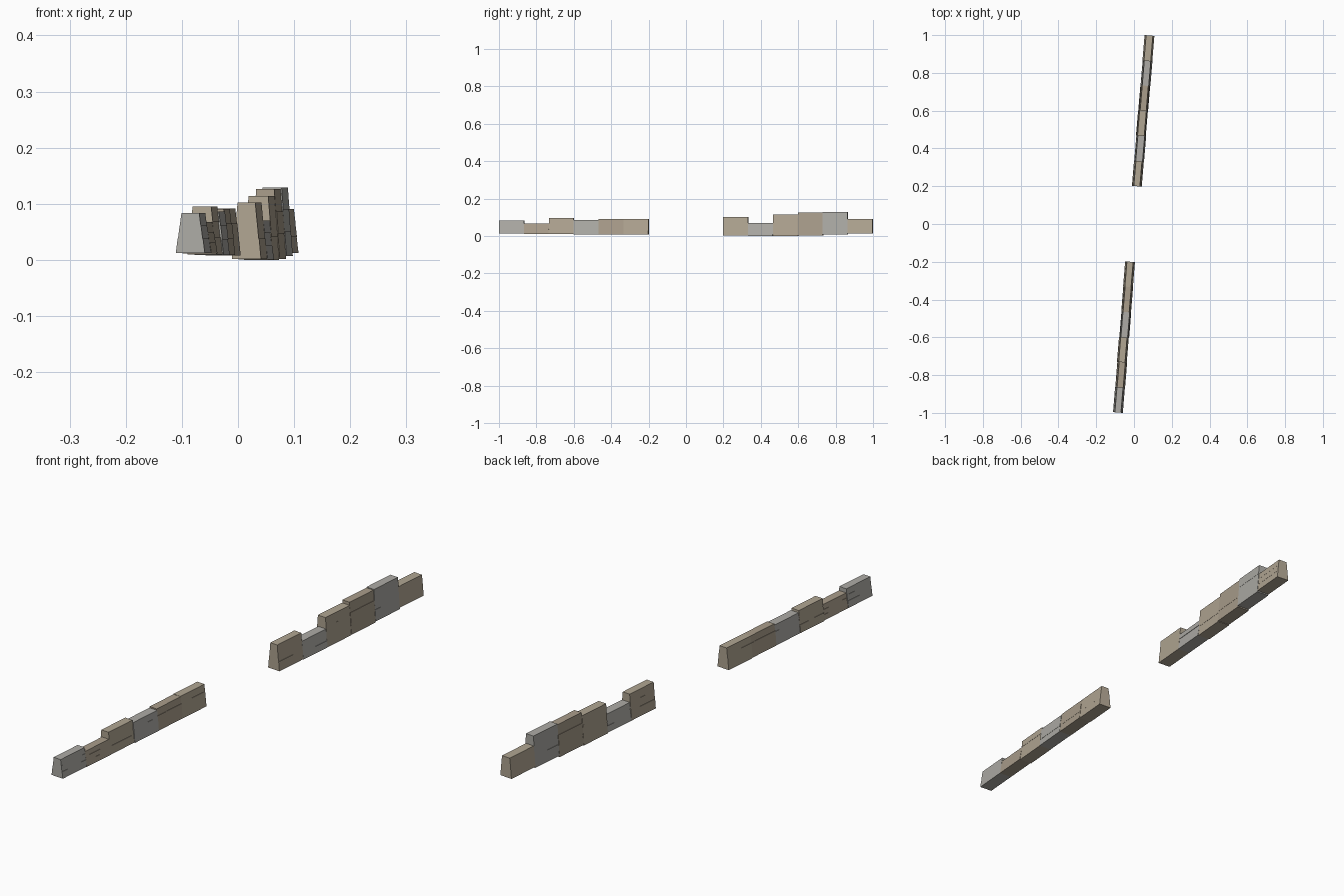
import bpy, bmesh, math, random
from mathutils import Vector

if "Cube" in bpy.data.objects:
    bpy.data.objects.remove(bpy.data.objects["Cube"])

random.seed(4)


def stone(name, rgb):
    m = bpy.data.materials.new(name)
    m.diffuse_color = (*rgb, 1)
    m.use_nodes = True
    m.node_tree.nodes["Principled BSDF"].inputs["Base Color"].default_value = m.diffuse_color
    return m


STONES = {
    "t": stone("tan_stone", (0.44, 0.38, 0.29)),
    "b": stone("brown_stone", (0.40, 0.34, 0.26)),
    "g": stone("grey_stone", (0.42, 0.41, 0.38)),
}


def wall_block(name, start, end, z0, z1, mat, side):
    """Tapered block of three courses, each set in or out by a small ledge."""
    axis = (end - start).normalized()
    across = Vector((axis.y, -axis.x, 0))
    height = z1 - z0
    bm = bmesh.new()
    # Course profile: (height fraction, half width)
    levels = []
    cuts = [0, 0.36, 0.68, 1]
    for c in range(3):
        inset = random.uniform(-0.0012, 0.0012) if c else 0
        for f in (cuts[c], cuts[c + 1]):
            levels.append((f, 0.0260 - 0.0092 * f + inset))
    rings = []
    for f, hw in levels:
        ring = []
        for p, s in ((start, -1), (start, 1), (end, 1), (end, -1)):
            q = p + across * (s * hw + side)
            ring.append(bm.verts.new((q.x, q.y, z0 + height * f)))
        rings.append(ring)
    for a, b in zip(rings, rings[1:]):
        for i in range(4):
            j = (i + 1) % 4
            bm.faces.new((a[i], a[j], b[j], b[i]))
    bm.faces.new(rings[0][::-1])
    bm.faces.new(rings[-1])
    bmesh.ops.recalc_face_normals(bm, faces=bm.faces)
    me = bpy.data.meshes.new(name)
    bm.to_mesh(me)
    bm.free()
    me.materials.append(mat)
    ob = bpy.data.objects.new(name, me)
    bpy.context.collection.objects.link(ob)


def ruined_wall(name, start, end, blocks):
    start, end = Vector((*start, 0)), Vector((*end, 0))
    n = len(blocks)
    for i, (z0, z1, key, side) in enumerate(blocks):
        wall_block(f"{name}_block_{i + 1}", start.lerp(end, i / n),
                   start.lerp(end, (i + 1) / n), z0, z1, STONES[key], side)


# Front wall: bottom, top, stone and sideways shift of each block
ruined_wall("front_wall", (-0.085, -0.998), (-0.020, -0.2), [
    (0.012, 0.084, "g", 0.000),
    (0.011, 0.068, "b", 0.001),
    (0.010, 0.095, "t", -0.001),
    (0.009, 0.086, "g", 0.001),
    (0.009, 0.091, "b", 0.000),
    (0.008, 0.092, "t", -0.001),
])

# Back wall
ruined_wall("back_wall", (0.015, 0.2), (0.082, 0.998), [
    (0.002, 0.102, "t", 0.000),
    (0.001, 0.070, "g", 0.001),
    (0.000, 0.114, "t", -0.001),
    (0.002, 0.126, "b", 0.000),
    (0.007, 0.129, "g", 0.001),
    (0.012, 0.091, "t", 0.000),
])
